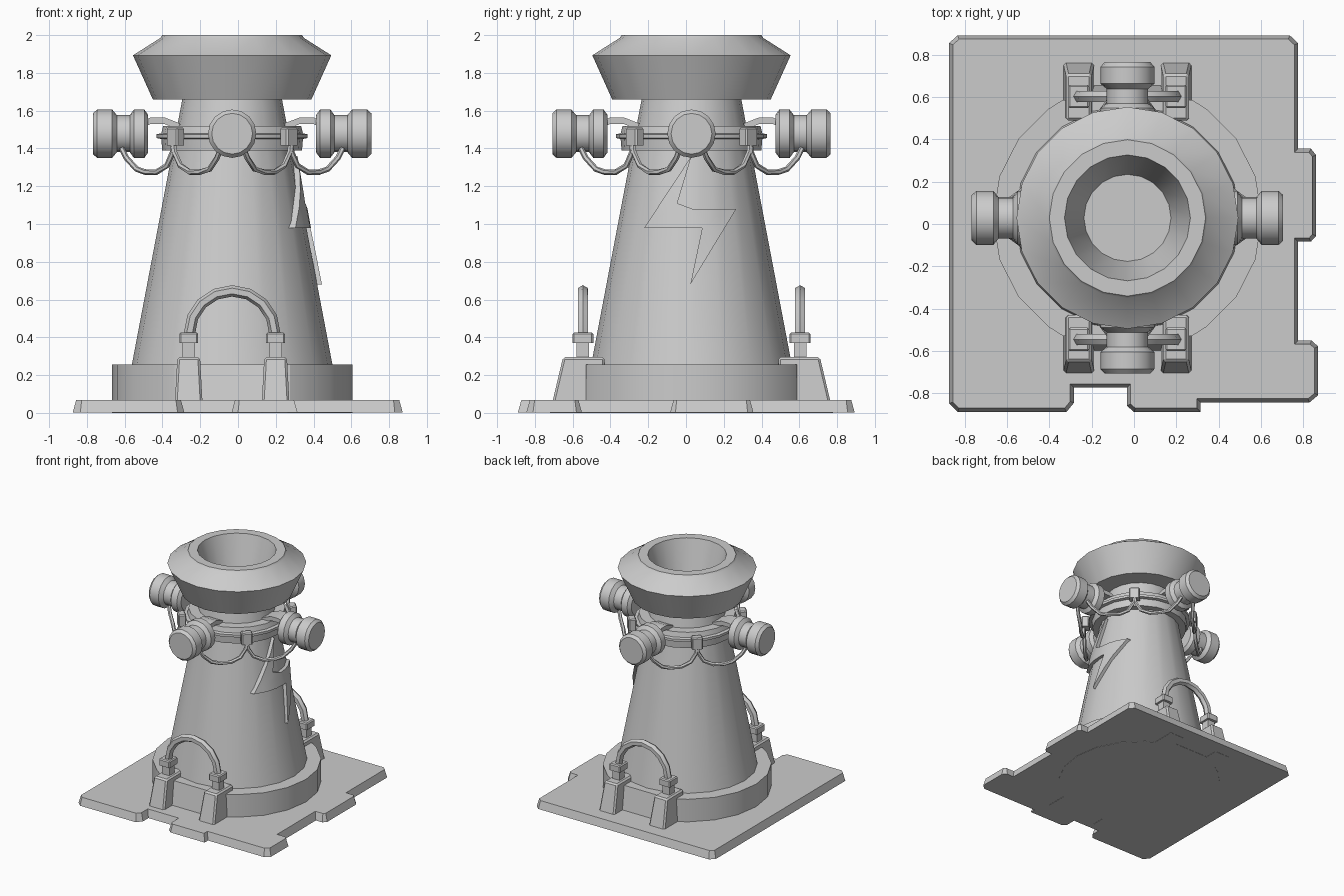
import bpy, bmesh
from math import sin, cos, pi, sqrt, radians
from mathutils import Vector, Matrix

if "Cube" in bpy.data.objects:
    bpy.data.objects.remove(bpy.data.objects["Cube"])

CENTRE = Matrix.Translation((-0.031, 0.029, 0))   # tower axis


def finish(name, bm, mat=CENTRE, smooth=None):
    bmesh.ops.remove_doubles(bm, verts=bm.verts[:], dist=1e-5)
    bmesh.ops.recalc_face_normals(bm, faces=bm.faces[:])
    me = bpy.data.meshes.new(name)
    bm.to_mesh(me)
    bm.free()
    ob = bpy.data.objects.new(name, me)
    ob.matrix_world = mat
    bpy.context.collection.objects.link(ob)
    if smooth:
        bpy.ops.object.select_all(action='DESELECT')
        ob.select_set(True)
        bpy.context.view_layer.objects.active = ob
        bpy.ops.object.shade_smooth_by_angle(angle=radians(smooth))
    return ob


def skin(bm, rings, closed=False, caps=(True, True)):
    rows = [[bm.verts.new(p) for p in ring] for ring in rings]
    n = len(rows[0])
    pairs = list(zip(rows, rows[1:])) + ([(rows[-1], rows[0])] if closed else [])
    for a, b in pairs:
        for i in range(n):
            j = (i + 1) % n
            bm.faces.new((a[i], a[j], b[j], b[i]))
    for row, cap in zip((rows[0], rows[-1]), caps):
        if cap and not closed:
            bm.faces.new(row)


def lathe(name, profile, n, mat=CENTRE, closed=False, flat_y=None, smooth=35, caps=(True, True)):
    def pt(r, z, i):
        x, y = r * cos(2 * pi * i / n), r * sin(2 * pi * i / n)
        if flat_y and abs(y) > flat_y:
            y = flat_y if y > 0 else -flat_y
            if abs(x) > 0.01:   # keep the end of the flat on the circle
                x = sqrt(r * r - y * y) * (1 if x > 0 else -1)
        return x, y, z
    bm = bmesh.new()
    skin(bm, [[pt(r, z, i) for i in range(n)] for r, z in profile], closed, caps)
    return finish(name, bm, mat, smooth)


def tube(name, path, r, n, mat=CENTRE):
    path = [Vector(p) for p in path]
    rings = []
    for i, p in enumerate(path):
        t = (path[min(i + 1, len(path) - 1)] - path[max(i - 1, 0)]).normalized()
        u = t.cross(Vector((0, 1, 0.01))).normalized()
        v = t.cross(u)
        rings.append([p + r * (cos(2 * pi * k / n) * u + sin(2 * pi * k / n) * v) for k in range(n)])
    bm = bmesh.new()
    skin(bm, rings)
    return finish(name, bm, mat, 40)


def block(name, low, high, z0, z1, mat, bevel=0.0):
    # low and high are (x0, x1, y0, y1) rectangles
    bm = bmesh.new()
    skin(bm, [[(a, c, z), (b, c, z), (b, d, z), (a, d, z)]
              for (a, b, c, d), z in ((low, z0), (high, z1))])
    if bevel:
        bmesh.ops.recalc_face_normals(bm, faces=bm.faces[:])
        edges = [e for e in bm.edges if max(v.co.z for v in e.verts) > z0 + 1e-4]
        bmesh.ops.bevel(bm, geom=edges, offset=bevel, segments=1, affect='EDGES', profile=0.5)
    return finish(name, bm, mat)


# Notched base plate with sloping edge
outline = [(-0.875, 0.856), (-0.835, 0.893), (0.737, 0.893), (0.777, 0.856), (0.777, 0.357),
           (0.837, 0.357), (0.862, 0.326), (0.862, -0.056), (0.837, -0.084), (0.777, -0.084),
           (0.777, -0.551), (0.84, -0.551), (0.872, -0.58), (0.872, -0.81), (0.83, -0.845),
           (0.315, -0.845), (0.315, -0.89), (0.0, -0.89), (-0.034, -0.86), (-0.034, -0.775),
           (-0.284, -0.775), (-0.284, -0.846), (-0.32, -0.89), (-0.835, -0.89), (-0.875, -0.85)]
bm = bmesh.new()
verts = [bm.verts.new((x, y, 0.002)) for x, y in reversed(outline)]
face = bm.faces.new(verts)
bm.normal_update()
bmesh.ops.inset_individual(bm, faces=[face], thickness=0.018, depth=0.065, use_even_offset=True)
bm.faces.new(verts[::-1])
finish("base_plate", bm, Matrix.Identity(4))

# Foundation ring, flattened at front and back
lathe("foundation_ring", [(0.637, 0), (0.637, 0.255)], 20, flat_y=0.559, smooth=30)

# Tapering tower and flared hollow crown
lathe("tower", [(0.532, 0.25), (0.263, 1.665)], 20, caps=(False, False))
lathe("crown", [(0.255, 1.66), (0.42, 1.66), (0.525, 1.893), (0.38, 1.985), (0.37, 2.0),
                (0.298, 2.0), (0.206, 1.67)], 20, caps=(False, True))

# Collar with a thin rib
lathe("collar", [(0.29, 1.39), (0.37, 1.39), (0.375, 1.45), (0.40, 1.455), (0.40, 1.475),
                 (0.375, 1.48), (0.365, 1.52), (0.28, 1.52)], 20, closed=True)

# Front and back archways: two footings with a slab between and a hoop
for side, turn in (("front", 0), ("back", pi)):
    m = CENTRE @ Matrix.Rotation(turn, 4, 'Z')
    for lab, x in (("left", -0.23), ("right", 0.23)):
        block(f"{side}_{lab}_footing", (x - 0.076, x + 0.076, -0.75, -0.46),
              (x - 0.06, x + 0.06, -0.68, -0.46), 0, 0.295, m, 0.012)
        block(f"{side}_{lab}_post", (x - 0.033, x + 0.033, -0.608, -0.542),
              (x - 0.033, x + 0.033, -0.608, -0.542), 0.28, 0.38, m)
        block(f"{side}_{lab}_post_cap", (x - 0.05, x + 0.05, -0.63, -0.52),
              (x - 0.05, x + 0.05, -0.63, -0.52), 0.37, 0.425, m, 0.008)
    block(f"{side}_slab", (-0.19, 0.19, -0.64, -0.5), (-0.19, 0.19, -0.59, -0.5), 0, 0.255, m)
    arc = [(0.226 * cos(pi * i / 8), -0.575, 0.42 + 0.226 * sin(pi * i / 8)) for i in range(9)]
    tube(f"{side}_hoop", arc, 0.03, 6, m)

# Four insulators with struts, clamps and drooping cables
spool = [(0.1, 0.445), (0.128, 0.465), (0.128, 0.52), (0.098, 0.542), (0.098, 0.61),
         (0.128, 0.635), (0.128, 0.715), (0.108, 0.737)]
strut = [(0.47, 1.53), (0.43, 1.55), (0.36, 1.55), (0.27, 1.515)]
droop = [(0.585, 0.06, 1.40), (0.56, 0.08, 1.35), (0.505, 0.12, 1.29), (0.46, 0.17, 1.275),
         (0.40, 0.225, 1.275), (0.345, 0.275, 1.31), (0.315, 0.305, 1.38), (0.31, 0.31, 1.43)]
for k in range(4):
    m = CENTRE @ Matrix.Rotation(k * pi / 2, 4, 'Z')
    lathe(f"insulator_{k}", spool, 16, smooth=30,
          mat=m @ Matrix.Translation((0, 0, 1.478)) @ Matrix.Rotation(pi / 2, 4, 'Y'))
    bm = bmesh.new()
    skin(bm, [[(x, -0.065, z - 0.02), (x, 0.065, z - 0.02), (x, 0.065, z + 0.015), (x, -0.065, z + 0.015)]
              for x, z in strut])
    finish(f"strut_{k}", bm, m, 30)
    block(f"clamp_{k}", (0.395, 0.455, -0.042, 0.042), (0.395, 0.455, -0.042, 0.042), 1.415, 1.51,
          m @ Matrix.Rotation(pi / 4, 4, 'Z'), 0.008)
    for s in (-1, 1):
        tube(f"cable_{k}_{'a' if s < 0 else 'b'}", [(x, y * s, z) for x, y, z in droop], 0.015, 6, m)

# Raised lightning bolt wrapped onto the right side of the tower
bolt = [(0.0, 1.36), (-0.25, 0.98), (0.057, 0.98), (-0.006, 0.68), (0.237, 1.08), (0.005, 1.08), (-0.075, 1.11)]
bm = bmesh.new()
face = bm.faces.new([bm.verts.new((1, y, z)) for y, z in bolt])
bmesh.ops.triangulate(bm, faces=[face])
for y in (-0.18, -0.12, -0.06, 0.03, 0.09, 0.15):
    bmesh.ops.bisect_plane(bm, geom=bm.verts[:] + bm.edges[:] + bm.faces[:],
                           plane_co=(0, y, 0), plane_no=(0, 1, 0))
out = bmesh.ops.extrude_face_region(bm, geom=bm.faces[:], use_keep_orig=True)
for v in out["geom"]:
    if isinstance(v, bmesh.types.BMVert):
        v.co.x = 0
for v in bm.verts:
    r = 0.53 - 0.19 * (v.co.z - 0.255) + (0.026 if v.co.x > 0.5 else -0.03)
    v.co.x = sqrt(r * r - v.co.y ** 2)
finish("lightning_bolt", bm, CENTRE, 30)
